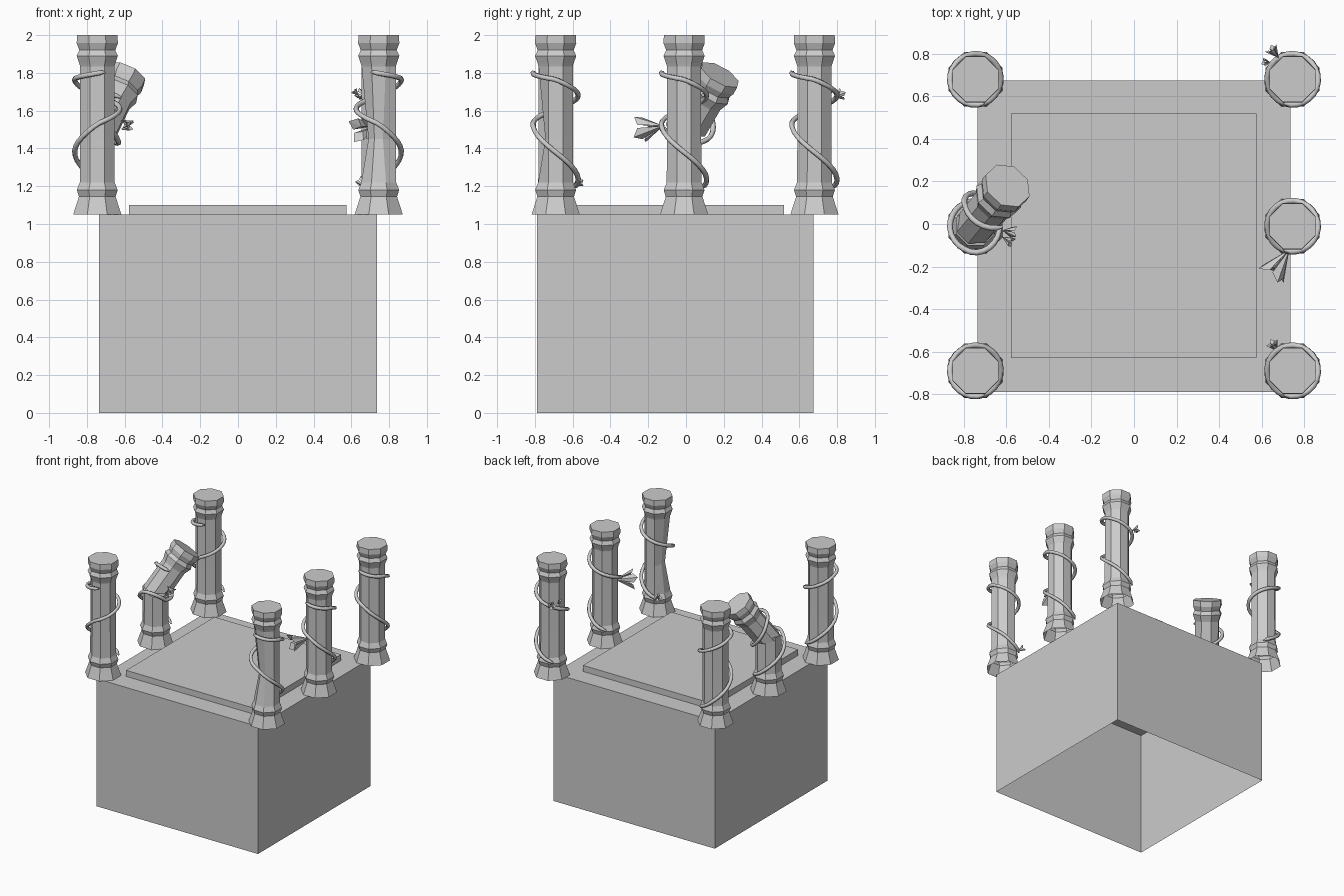
import bpy, bmesh, math
from mathutils import Vector, Matrix

if "Cube" in bpy.data.objects:
    bpy.data.objects.remove(bpy.data.objects["Cube"])

SIDES = 8
CX, ROWS = 0.745, (-0.69, -0.01, 0.68)
# column profile: height, radius
PROFILE = [(1.05, .138), (1.145, .105), (1.18, .117), (1.22, .1), (1.45, .098), (1.835, .098),
           (1.85, .103), (1.89, .118), (1.92, .103), (1.957, .118), (2.0, .116)]


def finish(bm, name):
    mesh = bpy.data.meshes.new(name)
    bmesh.ops.recalc_face_normals(bm, faces=bm.faces)
    bm.to_mesh(mesh)
    bm.free()
    ob = bpy.data.objects.new(name, mesh)
    bpy.context.collection.objects.link(ob)
    return ob


def box(name, lo, hi, open_bottom=True):
    bm = bmesh.new()
    bmesh.ops.create_cube(bm, size=1)
    for v in bm.verts:
        v.co = [lo[i] + (v.co[i] + .5) * (hi[i] - lo[i]) for i in range(3)]
    if open_bottom:
        low = [f for f in bm.faces if f.calc_center_median().z < lo[2] + 1e-4]
        bmesh.ops.delete(bm, geom=low, context='FACES_ONLY')
    return finish(bm, name)


def column_mesh():
    bm = bmesh.new()
    rings = []
    for z, r in PROFILE:
        rings.append([bm.verts.new((r * math.cos(a), r * math.sin(a), z))
                      for a in ((i + .5) * math.tau / SIDES for i in range(SIDES))])
    for a, b in zip(rings, rings[1:]):
        for i in range(SIDES):
            j = (i + 1) % SIDES
            bm.faces.new((a[i], a[j], b[j], b[i]))
    bm.faces.new(rings[-1])
    return bm


def column(name, x, y, chipped=False):
    bm = column_mesh()
    if chipped:  # gouge in the shaft facing front left
        for v in bm.verts:
            if abs(v.co.z - 1.45) < .01 and v.co.x + v.co.y < -.05:
                v.co.x *= .6
                v.co.y *= .6
    bmesh.ops.translate(bm, verts=bm.verts, vec=(x, y, 0))
    return finish(bm, name)


def broken_part(name, co, no, matrix):
    bm = column_mesh()
    bmesh.ops.bisect_plane(bm, geom=bm.verts[:] + bm.edges[:] + bm.faces[:],
                           plane_co=co, plane_no=no, clear_outer=True)
    rim = [e for e in bm.edges if e.is_boundary
           and all(v.co.z > 1.1 for v in e.verts)]
    bmesh.ops.contextual_create(bm, geom=rim)
    bm.transform(matrix)
    return finish(bm, name)


# vine stations: angle clockwise from +x in degrees, height
STATIONS = [(-130, 1.19), (-90, 1.23), (0, 1.38), (90, 1.53), (180, 1.61),
            (270, 1.68), (360, 1.765), (470, 1.805)]


def vine_point(t):
    for (a0, z0), (a1, z1) in zip(STATIONS, STATIONS[1:]):
        if t <= a1:
            return z0 + (z1 - z0) * (t - a0) / (a1 - a0)
    return STATIONS[-1][1]


def vine(name, x, y, side, lean=None):
    cu = bpy.data.curves.new(name, 'CURVE')
    cu.dimensions = '3D'
    cu.bevel_depth = .014
    cu.bevel_resolution = 1
    cu.use_fill_caps = True
    sp = cu.splines.new('POLY')
    n = 40
    sp.points.add(n)
    for i in range(n + 1):
        t = -130 + 600 * i / n
        z = vine_point(t)
        a = math.radians(-t)
        p = Vector((side * .12 * math.cos(a), .12 * math.sin(a), z))
        straight = p + Vector((x, y, 0))
        if lean:  # follow the toppled half above the break
            k = min(1, max(0, (z - 1.5) / .1))
            straight = straight.lerp(lean @ p, k)
        sp.points[i].co = (*straight, 1)
        sp.points[i].radius = .45 if i in (0, n) else 1
    ob = bpy.data.objects.new(name, cu)
    bpy.context.collection.objects.link(ob)


def flower(name, base, direction, petals=4):
    # folded wedge petals fanning from one stem point
    d = Vector(direction)
    size = d.length
    q = Vector((0, 0, 1)).rotation_difference(d.normalized())
    bm = bmesh.new()
    for i in range(petals):
        rot = Matrix.Rotation(i * math.tau / petals + .4, 3, 'Z')
        pts = [(0, 0, 0), (.3, -.22, .8), (.5, 0, .95), (.3, .22, .8), (.12, 0, .7)]
        a, b, c, e, f = [bm.verts.new(Vector(base) + q @ (rot @ Vector(p)) * size) for p in pts]
        for face in ((a, b, c), (a, c, e), (b, f, c), (c, f, e), (a, f, b), (a, e, f)):
            bm.faces.new(face)
    finish(bm, name)


# pedestal, open underneath, with a raised top panel
box("pedestal", (-.735, -.79, 0), (.735, .675, 1.05))
box("top_panel", (-.578, -.63, 1.05), (.575, .52, 1.1))

# toppled half: its cap centre and its axis
cap = Vector((-.594, .18, 1.79))
tilt = Vector((0, 0, 1)).rotation_difference(Vector((.155, .19, .33)).normalized())
LEAN = Matrix.Translation(cap) @ tilt.to_matrix().to_4x4() @ Matrix.Translation((0, 0, -2))

# columns and their vines
for side, sname in ((-1, "left"), (1, "right")):
    for y, rname in zip(ROWS, ("front", "middle", "back")):
        tag = f"{rname}_{sname}"
        snapped = side < 0 and rname == "middle"
        if snapped:
            broken_part("broken_stump", (0, 0, 1.49), (.25, -.15, 1),
                        Matrix.Translation((side * CX, y, 0)))
            broken_part("toppled_column_top", (0, 0, 1.62), (.3, .35, -1), LEAN)
        else:
            column("column_" + tag, side * CX, y, tag == "front_right")
        vine("vine_" + tag, side * CX, y, side, LEAN if snapped else None)

# flowers on the vines
flower("large_flower", (.73, -.12, 1.52), (-.09, -.13, -.02))
flower("small_flower_front", (.675, -.6, 1.2), (-.03, .045, .03))
flower("small_flower_back", (.68, .78, 1.67), (-.04, .05, .02))
flower("back_bud", (.64, .76, 1.68), (-.03, .0, .03))
flower("stump_flower", (-.62, -.03, 1.55), (.06, -.01, -.03))
flower("stump_bud", (-.62, -.06, 1.5), (.05, -.03, .02))
